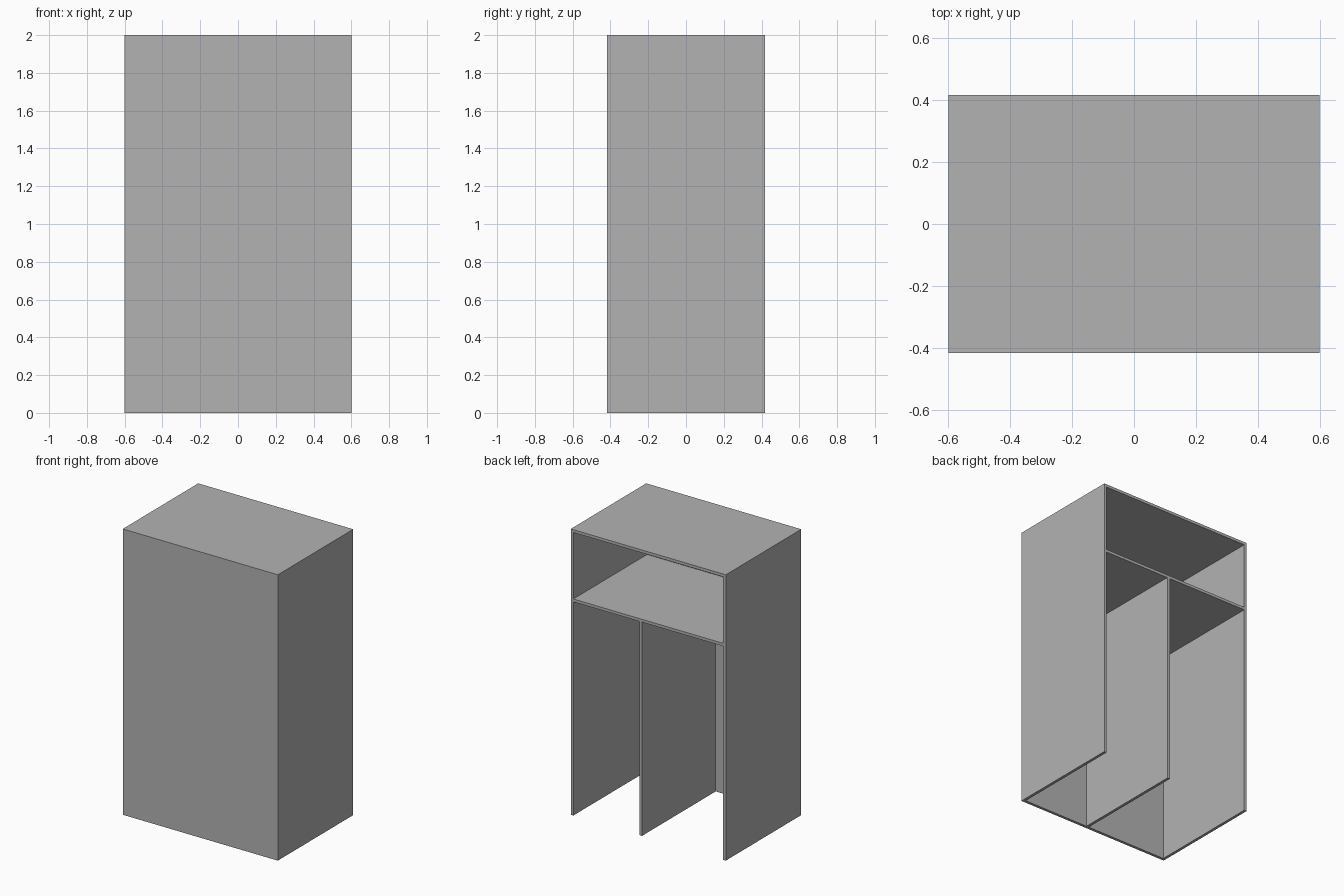
import bpy

cube = bpy.data.objects.get("Cube")
if cube:
    bpy.data.objects.remove(cube, do_unlink=True)

# Overall cabinet size and board thickness
HALF_W, HALF_D, HEIGHT, T = 0.6, 0.417, 2.0, 0.02
SHELF_TOP = 1.515
DIVIDER_X = 0.058

grey = bpy.data.materials.new("plain_grey")
grey.use_nodes = True
colour = (0.45, 0.45, 0.45, 1)
grey.diffuse_color = colour
grey.node_tree.nodes["Principled BSDF"].inputs["Base Color"].default_value = colour


def board(name, low, high):
    """Flat board spanning two opposite corners."""
    centre = [(a + b) / 2 for a, b in zip(low, high)]
    bpy.ops.mesh.primitive_cube_add(size=1, location=centre)
    ob = bpy.context.object
    ob.name = name
    ob.scale = [b - a for a, b in zip(low, high)]
    bpy.ops.object.transform_apply(location=False, rotation=False, scale=True)
    ob.data.materials.append(grey)
    return ob


inner_x = HALF_W - T
inner_front = -HALF_D + T
under_top = HEIGHT - T
shelf_bottom = SHELF_TOP - T

# Outer shell: top, front and two sides, open at the back and underneath
board("top_panel", (-HALF_W, -HALF_D, under_top), (HALF_W, HALF_D, HEIGHT))
board("front_panel", (-HALF_W, -HALF_D, 0), (HALF_W, inner_front, under_top))
board("left_side", (inner_x, inner_front, 0), (HALF_W, HALF_D, under_top))
board("right_side", (-HALF_W, inner_front, 0), (-inner_x, HALF_D, under_top))

# Inside: shelf, and an off-centre divider below it
board("shelf", (-inner_x, inner_front, shelf_bottom), (inner_x, HALF_D, SHELF_TOP))
board("divider", (DIVIDER_X - T / 2, inner_front, 0),
      (DIVIDER_X + T / 2, HALF_D, shelf_bottom))
